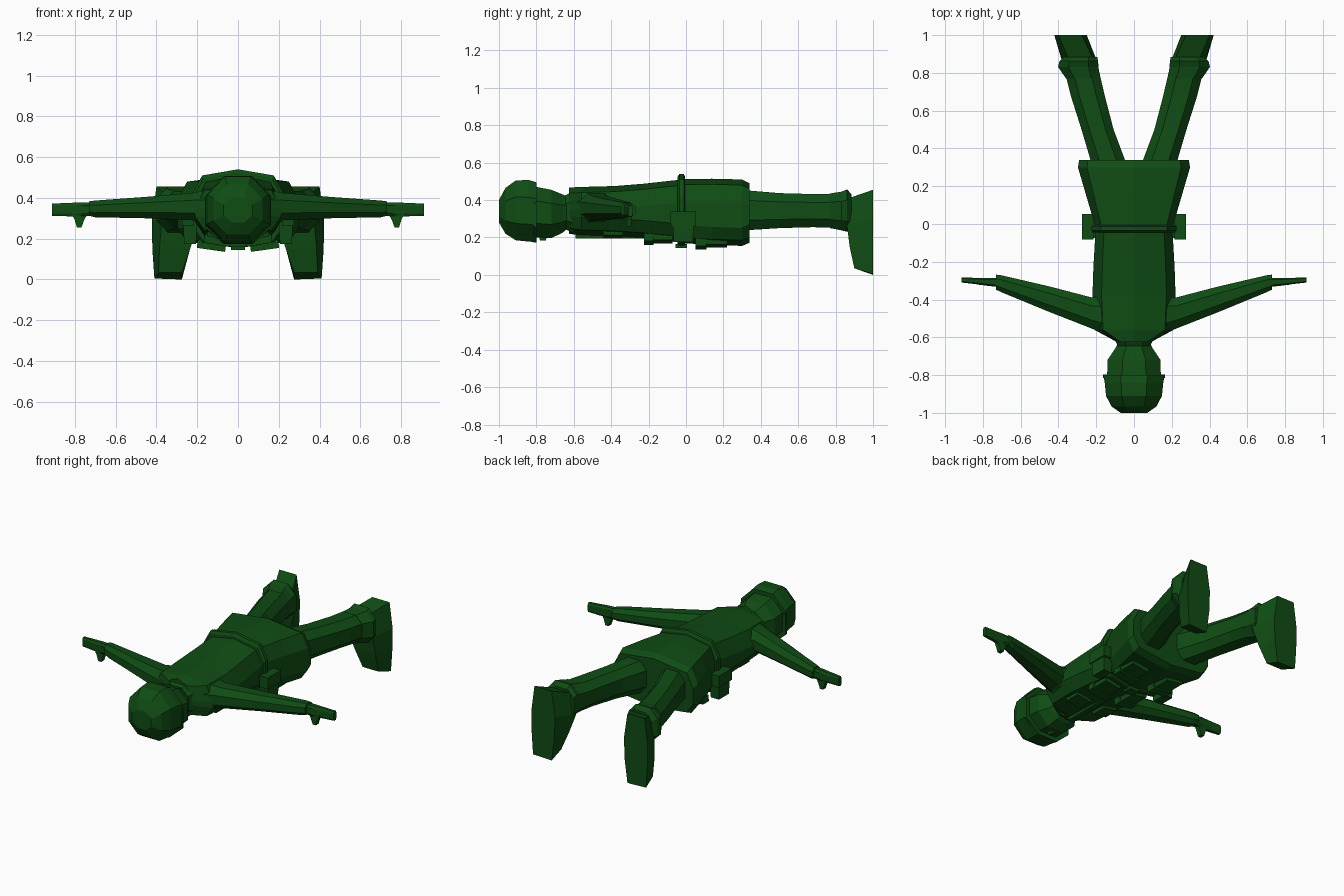
import bpy, bmesh, math
from mathutils import Matrix, Vector

green = bpy.data.materials.new("dark green plastic")
green.diffuse_color = (0.005, 0.072, 0.007, 1)


def finish(name, bm, mirror=False):
    bmesh.ops.recalc_face_normals(bm, faces=bm.faces)
    me = bpy.data.meshes.new(name)
    bm.to_mesh(me)
    bm.free()
    me.materials.append(green)
    ob = bpy.data.objects.new(name, me)
    bpy.context.collection.objects.link(ob)
    if mirror:
        m = ob.modifiers.new("mirror", 'MIRROR')
        m.use_mirror_merge = False
    return ob


def loft(name, rings, mirror=False):
    """Skin a list of equal-length point rings and cap both ends."""
    bm = bmesh.new()
    vs = [[bm.verts.new(p) for p in r] for r in rings]
    n = len(vs[0])
    for a, b in zip(vs, vs[1:]):
        for i in range(n):
            j = (i + 1) % n
            bm.faces.new((a[i], a[j], b[j], b[i]))
    bm.faces.new(vs[0])
    bm.faces.new(vs[-1])
    return finish(name, bm, mirror)


def octagon(a0, a1, b0, b1, c):
    """Chamfered rectangle; c is the chamfer as a share of each side."""
    ca, cb = (a1 - a0) * c, (b1 - b0) * c
    return [(a0 + ca, b0), (a1 - ca, b0), (a1, b0 + cb), (a1, b1 - cb),
            (a1 - ca, b1), (a0 + ca, b1), (a0, b1 - cb), (a0, b0 + cb)]


def along_y(sections, c):
    return [[(x, y, z) for x, z in octagon(x0, x1, z0, z1, c)]
            for y, x0, x1, z0, z1 in sections]


def along_x(sections, c):
    return [[(x, y, z) for y, z in octagon(y0, y1, z0, z1, c)]
            for x, y0, y1, z0, z1 in sections]


def body(sections, f=0.78, drop=0.03, side=0.12):
    """Ridged cross-sections (y, half width, low z, high z)."""
    out = []
    for y, w, lo, hi in sections:
        half = [(0, hi), (f * w, hi - drop), (w, hi - side),
                (w, lo + side * 0.8), (f * w, lo + drop), (0, lo)]
        pts = half + [(-x, z) for x, z in half[-2:0:-1]]
        out.append([(x, y, z) for x, z in pts])
    return out


def box(name, loc, size, tilt=0.0, mirror=False, taper=1.0):
    bm = bmesh.new()
    bmesh.ops.create_cube(bm, size=1)
    for v in bm.verts:
        if v.co.z < 0:
            v.co.x *= taper
            v.co.y *= taper
    bm.transform(Matrix.Translation(loc) @ Matrix.Rotation(tilt, 4, 'Y')
                 @ Matrix.Diagonal(Vector((*size, 1))))
    return finish(name, bm, mirror)


# Jacket, belt and flared skirt
loft("jacket", body([(-.625, .09, .22, .467), (-.56, .21, .21, .47),
                     (-.38, .22, .205, .475), (-.23, .215, .195, .487),
                     (-.02, .203, .175, .51)]))
loft("jacket_skirt", body([(-.02, .203, .17, .512), (.14, .25, .16, .514),
                           (.30, .297, .155, .51), (.34, .29, .172, .49)], f=.84))
loft("belt", body([(-.045, .218, .158, .525), (-.035, .225, .152, .54),
                   (-.012, .225, .152, .54), (-.005, .218, .158, .525)]))
box("belt_buckle", (0, -.025, .155), (.07, .06, .02))

# Pouches and pockets on the belly side
box("hip_pouch", (.235, -.015, .25), (.07, .12, .15), 0, True, .85)
box("hip_pouch_flap", (.245, -.015, .30), (.06, .135, .075), 0, True)
box("belly_pouch", (.1, -.14, .2), (.12, .15, .045), -.17, True, .9)
box("belly_pouch_flap", (.1, -.2, .195), (.13, .05, .05), -.17, True)
box("chest_pocket", (.1, -.39, .216), (.11, .11, .025), -.17, True, .92)
box("skirt_pocket", (.13, .14, .172), (.13, .17, .035), -.14, True, .92)
box("skirt_pocket_flap", (.13, .08, .165), (.14, .06, .04), -.14, True)
box("jacket_placket", (0, -.33, .205), (.035, .52, .02))

# Collar and neck
loft("collar", along_y([(-.645, -.085, .085, .245, .425),
                        (-.60, -.11, .11, .22, .45)], .25))

# Head and helmet
loft("head", along_y([(-.84, -.14, .14, .205, .48), (-.80, -.142, .142, .20, .47),
                      (-.72, -.14, .14, .197, .455), (-.66, -.10, .10, .225, .43),
                      (-.61, -.075, .075, .27, .41)], .28))
box("nose", (0, -.765, .2), (.035, .05, .035), 0, False, .6)
loft("helmet", along_y([(-1, -.07, .07, .28, .40), (-.965, -.12, .12, .22, .465),
                        (-.91, -.148, .148, .185, .505), (-.84, -.155, .155, .178, .507),
                        (-.80, -.162, .162, .175, .495)], .28))
loft("helmet_rim", along_y([(-.815, -.163, .163, .173, .47),
                            (-.798, -.163, .163, .173, .46)], .28))

# Arms, wrists, hands and thumbs
loft("arm", along_x([(.12, -.60, -.37, .25, .445), (.22, -.555, -.39, .29, .425),
                     (.45, -.465, -.33, .30, .405), (.70, -.362, -.272, .305, .387),
                     (.73, -.348, -.268, .312, .383)], .27), True)
loft("hand", along_x([(.70, -.335, -.285, .315, .375), (.77, -.328, -.285, .307, .378),
                      (.84, -.318, -.285, .31, .375), (.912, -.31, -.283, .312, .372)],
                     .2), True)
loft("thumb", [[(x, y, z) for x, y in ((x0, -.322), (x1, -.322), (x1, -.292), (x0, -.292))]
               for z, x0, x1 in ((.33, .735, .82), (.29, .755, .80), (.256, .767, .79))], True)

# Legs and boot cuffs
loft("leg", along_y([(.25, .02, .22, .235, .455), (.345, .05, .232, .24, .45),
                     (.50, .108, .278, .25, .437), (.68, .155, .335, .255, .432),
                     (.83, .19, .372, .25, .435)], .25), True)
loft("boot_cuff", along_y([(.77, .18, .36, .25, .435), (.832, .188, .402, .238, .445),
                           (.862, .19, .395, .23, .457), (.885, .195, .37, .24, .43)],
                          .25), True)

# Boots with toes pointing down and soles facing back
loft("boot", [
    [(.275, .90, .035), (.39, .90, .035), (.41, 1, .005), (.275, 1, 0)],
    [(.235, .875, .15), (.385, .875, .15), (.42, 1, .15), (.255, 1, .15)],
    [(.195, .86, .27), (.375, .86, .27), (.422, 1, .29), (.25, 1, .29)],
    [(.215, .87, .41), (.345, .87, .41), (.40, 1, .455), (.275, 1, .455)]], True)
